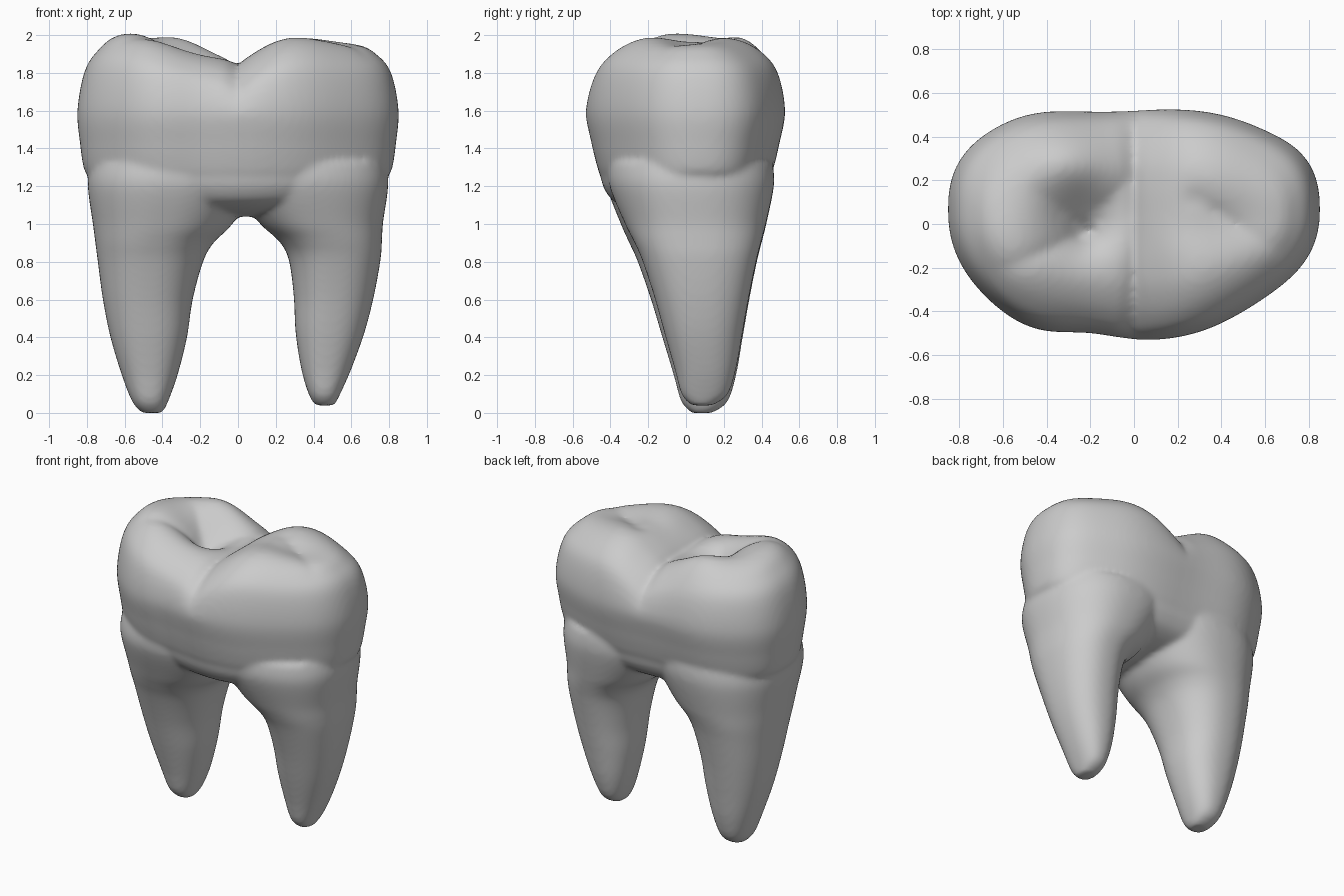
import bpy, bmesh, math
from math import exp, cos, sin, pi

cube = bpy.data.objects.get("Cube")
if cube:
    bpy.data.objects.remove(cube, do_unlink=True)

enamel = bpy.data.materials.new("plain_grey")
enamel.use_nodes = True
enamel.diffuse_color = (0.6, 0.6, 0.6, 1)
enamel.node_tree.nodes["Principled BSDF"].inputs["Base Color"].default_value = (0.6, 0.6, 0.6, 1)


def spline(rows, steps):
    """Catmull-Rom samples through rows of numbers."""
    out = []
    for i in range(len(rows) - 1):
        a, b, c, d = rows[max(i - 1, 0)], rows[i], rows[i + 1], rows[min(i + 2, len(rows) - 1)]
        for k in range(steps):
            t = k / steps
            out.append([q + 0.5 * t * (r - p + t * (2 * p - 5 * q + 4 * r - s + t * (3 * (q - r) + s - p)))
                        for p, q, r, s in zip(a, b, c, d)])
    return out + [list(rows[-1])]


def loft(bm, rows, power, shape, segments=96):
    """Closed skin through rows of (z, x0, x1, y0, y1)."""
    rings = []
    for z, x0, x1, y0, y1 in rows:
        ring = []
        for k in range(segments):
            c, s = cos(2 * pi * k / segments), sin(2 * pi * k / segments)
            ux = math.copysign(abs(c) ** (2 / power), c)
            uy = math.copysign(abs(s) ** (2 / power), s)
            x, y = (x0 + x1) / 2 + ux * (x1 - x0) / 2, (y0 + y1) / 2 + uy * (y1 - y0) / 2
            ring.append(bm.verts.new(shape(x, y, z)))
        rings.append(ring)
    for lo, hi in zip(rings, rings[1:]):
        for k in range(segments):
            n = (k + 1) % segments
            bm.faces.new((lo[k], lo[n], hi[n], hi[k]))
    bm.faces.new(rings[0][::-1])
    bm.faces.new(rings[-1])


def bump(x, y, cx, cy, rx, ry):
    return exp(-((x - cx) / rx) ** 2 - ((y - cy) / ry) ** 2)


def groove(x, y, ax, ay, bx, by, width):
    """Strength of a crease along the segment a-b."""
    dx, dy = bx - ax, by - ay
    t = min(1, max(0, ((x - ax) * dx + (y - ay) * dy) / (dx * dx + dy * dy)))
    return exp(-math.hypot(x - ax - t * dx, y - ay - t * dy) / width) * (1 - 0.7 * t)


def near(x, center, radius):
    return exp(-((x - center) / radius) ** 2)


def root_shape(x, y, z):
    # flatter front corner on the left root
    if y < 0:
        y *= 1 - 0.12 * near(x, 0.68, 0.3)
    return x, y, z


def crown_shape(x, y, z):
    # outline: flat front corner, shallow waists and bent ends
    if y < 0:
        y *= 1 - 0.12 * near(x, 0.68, 0.3) - 0.05 * near(x, -0.2, 0.17) + 0.05 * near(x, -0.52, 0.2)
    else:
        y *= 1 - 0.03 * near(x, -0.12, 0.22) + 0.03 * near(x, -0.5, 0.2) - 0.05 * near(x, 0.65, 0.2)
    y += 0.07 * (x / 0.85) ** 2
    # chewing surface: cross valley, pit, creases and cusps
    w = min(1, max(0, (z - 1.5) / 0.4))
    w = w * w * (3 - 2 * w)
    side = 0.36 if x < 0 else 0.18
    dz = -0.10 * near(x, 0, side) - 0.045 * exp(-abs(x) / 0.05)
    dz -= 0.085 * bump(x, y, -0.22, 0.02, 0.17, 0.16)
    dz -= 0.03 * bump(x, y, 0.4, 0.0, 0.2, 0.12)
    for end in ((-0.42, 0.14), (-0.58, -0.2), (-0.04, 0.2)):
        dz -= 0.045 * groove(x, y, -0.22, -0.04, *end, 0.05)
    dz -= 0.03 * groove(x, y, 0.28, 0.12, 0.65, -0.12, 0.04)
    dz += 0.07 * bump(x, y, -0.3, 0.3, 0.2, 0.16)
    dz += 0.04 * bump(x, y, -0.6, -0.05, 0.2, 0.25)
    dz += 0.02 * bump(x, y, -0.5, -0.25, 0.2, 0.2)
    dz += 0.015 * (bump(x, y, 0.3, -0.25, 0.18, 0.2) + bump(x, y, 0.32, 0.3, 0.18, 0.2))
    dz -= 0.01 * near(x, 0.6, 0.2)
    return x, y, z + w * dz


bm = bmesh.new()

# crown: (z, width factor, depth factor)
crown = [(1.04, 0.15, 0.14), (1.07, 0.4, 0.5), (1.12, 0.7, 0.72), (1.19, 0.87, 0.82), (1.255, 0.935, 0.855),
         (1.3, 0.962, 0.885), (1.42, 0.983, 0.94), (1.6, 1, 1), (1.8, 0.955, 0.94), (1.9, 0.87, 0.8),
         (1.965, 0.74, 0.57), (1.99, 0.45, 0.33), (2.0, 0.02, 0.02)]
loft(bm, [(z, -0.85 * a, 0.85 * a, -0.535 * b, 0.53 * b) for z, a, b in spline(crown, 7)], 2.35, crown_shape)

# roots: (z, x0, x1, y0, y1), sharing their depth profile, tops tucked in the crown
depth = [(0.03, 0.14), (-0.025, 0.22), (-0.065, 0.265), (-0.125, 0.3), (-0.185, 0.335),
         (-0.255, 0.375), (-0.3, 0.4), (-0.345, 0.425), (-0.42, 0.465), (-0.42, 0.46)]
heights = [0.0, 0.06, 0.2, 0.4, 0.6, 0.8, 0.9, 1.0, 1.2, 1.32]
right_x = [(-0.51, -0.4), (-0.56, -0.37), (-0.615, -0.32), (-0.675, -0.27), (-0.715, -0.24),
           (-0.742, -0.185), (-0.755, -0.13), (-0.768, -0.03), (-0.795, 0.1), (-0.78, 0.15)]
left_x = [(0.41, 0.51), (0.375, 0.54), (0.335, 0.6), (0.305, 0.67), (0.295, 0.72),
          (0.268, 0.755), (0.215, 0.762), (0.11, 0.768), (-0.03, 0.795), (-0.08, 0.78)]
for xs, lift in ((right_x, 0), (left_x, 0.03)):
    rows = [(z + lift * (1.3 - z), *x, *y) for z, x, y in zip(heights, xs, depth)]
    loft(bm, spline(rows, 6), 2.3, root_shape)

bmesh.ops.recalc_face_normals(bm, faces=bm.faces)
mesh = bpy.data.meshes.new("molar_tooth")
bm.to_mesh(mesh)
bm.free()
mesh.materials.append(enamel)
tooth = bpy.data.objects.new("molar_tooth", mesh)
bpy.context.collection.objects.link(tooth)

# fuse crown and roots into one soft skin
fuse = tooth.modifiers.new("fuse", "REMESH")
fuse.mode = "VOXEL"
fuse.voxel_size = 0.016
fuse.use_smooth_shade = True
soften = tooth.modifiers.new("soften", "SMOOTH")
soften.factor = 0.5
soften.iterations = 9
